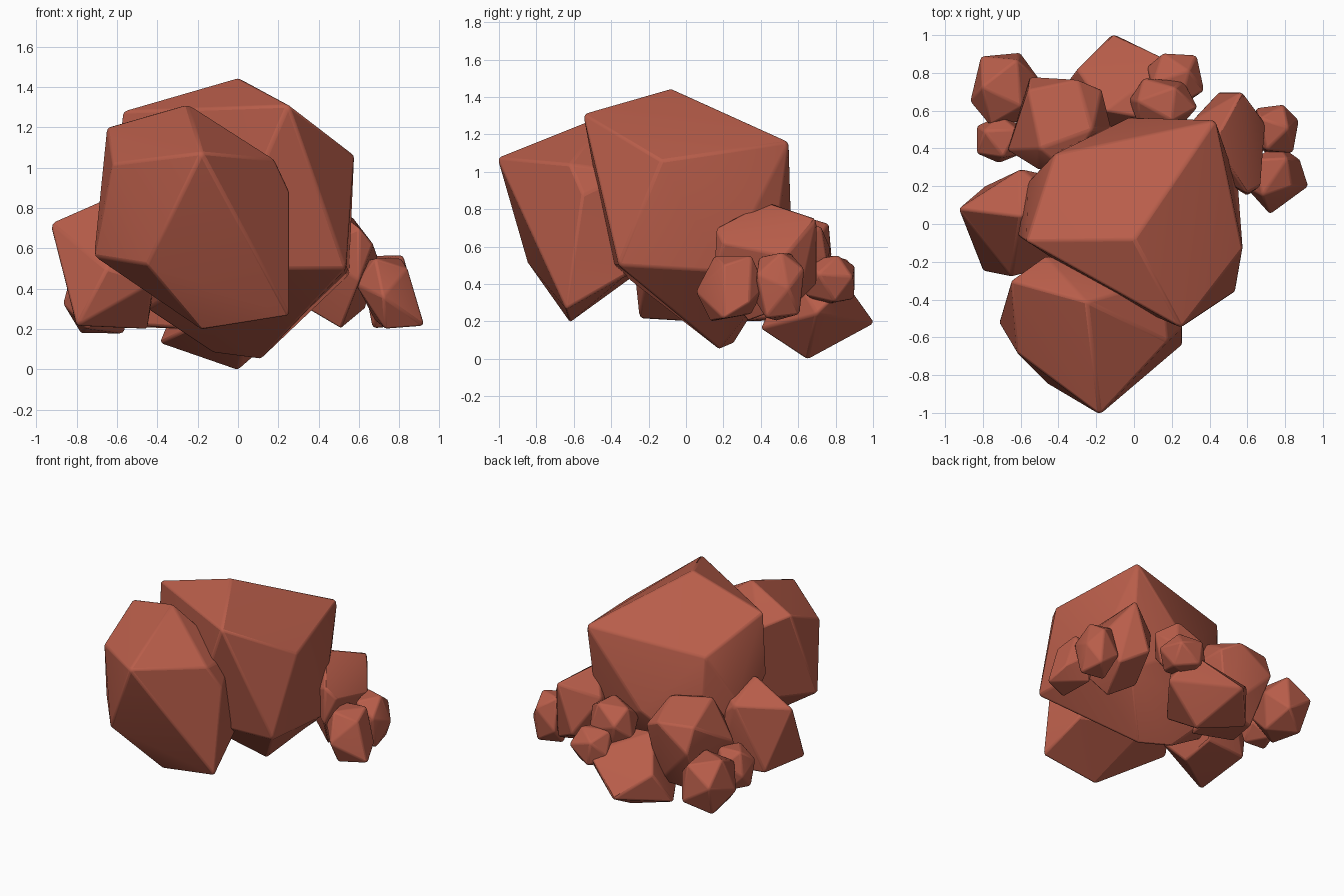
import bpy, bmesh, math, random
from mathutils import Vector, Euler

if "Cube" in bpy.data.objects:
    bpy.data.objects.remove(bpy.data.objects["Cube"])

clay = bpy.data.materials.new("red_clay")
clay.diffuse_color = (0.48, 0.11, 0.068, 1)
clay.use_nodes = True
clay.node_tree.nodes["Principled BSDF"].inputs["Base Color"].default_value = clay.diffuse_color


def finish(name, points, bevel):
    """Convex hull of the corner points with softly worn edges."""
    bm = bmesh.new()
    for p in points:
        bm.verts.new(p)
    bmesh.ops.convex_hull(bm, input=bm.verts[:])
    loose = [v for v in bm.verts if not v.link_faces]
    bmesh.ops.delete(bm, geom=loose, context='VERTS')
    bmesh.ops.dissolve_limit(bm, angle_limit=math.radians(4),
                             verts=bm.verts[:], edges=bm.edges[:])
    bmesh.ops.recalc_face_normals(bm, faces=bm.faces[:])
    me = bpy.data.meshes.new(name)
    bm.to_mesh(me)
    bm.free()
    me.materials.append(clay)
    ob = bpy.data.objects.new(name, me)
    bpy.context.collection.objects.link(ob)
    mod = ob.modifiers.new("worn_edges", 'BEVEL')
    mod.width = bevel
    mod.segments = 2
    mod.limit_method = 'ANGLE'
    mod.angle_limit = math.radians(20)
    bpy.ops.object.select_all(action='DESELECT')
    ob.select_set(True)
    bpy.context.view_layer.objects.active = ob
    bpy.ops.object.shade_smooth_by_angle(angle=math.radians(25))


def pebble(name, center, size, turn, seed):
    """Irregular, slightly boxy icosahedron stretched to the given full size."""
    rnd = random.Random(seed)
    bm = bmesh.new()
    bmesh.ops.create_icosphere(bm, subdivisions=1, radius=1)
    rot = Euler(turn).to_matrix()
    pts = []
    for v in bm.verts:
        p = rot @ v.co * rnd.uniform(0.92, 1.08)
        pts.append([math.copysign(abs(c) ** 0.75, c) for c in p])
    bm.free()
    lo = [min(p[i] for p in pts) for i in range(3)]
    hi = [max(p[i] for p in pts) for i in range(3)]
    finish(name, [Vector([center[i] + (size[i] + .015) * ((p[i] - lo[i]) / (hi[i] - lo[i]) - 0.5)
                          for i in range(3)]) for p in pts], 0.01)


# Large central boulder
finish("main_boulder", [
    (0, -.08, 1.445), (.25, -.55, 1.31), (.43, .55, 1.16), (-.57, -.09, 1.28),
    (-.42, .37, 1.08), (.575, -.13, 1.06), (-.615, -.06, .85), (.535, -.36, .5),
    (-.1, -.4, .5), (.11, .18, .05), (.55, .2, .47), (-.02, .565, .65),
    (-.38, .4, .35), (-.56, .22, .75), (-.12, .25, .08), (-.45, .15, .3),
    (.4, .45, .4)], 0.012)

# Tall boulder at the front, sunk into the central one
finish("front_boulder", [
    (-.18, -1.01, 1.075), (-.25, -.41, 1.315), (-.65, -.3, 1.2), (-.62, -.68, 1.02),
    (-.715, -.52, .56), (-.45, -.85, .52), (-.18, -.62, .195), (.255, -.64, .265),
    (.18, -.62, 1.04), (.255, -.55, .88), (-.3, -.2, .5), (-.47, -.17, 1.1),
    (.2, -.33, .44), (.15, -.3, 1.0)], 0.012)

# Boulder on the left
finish("left_boulder", [
    (-.93, .08, .725), (-.6, .04, .87), (-.8, -.25, .215), (-.79, .2, .26),
    (-.6, .29, .74), (-.42, -.22, .43), (-.45, .25, .25), (-.65, -.28, .5),
    (-.45, 0, .2), (-.35, .1, .8), (-.42, .25, .6)], 0.012)

# Low boulder at the back
finish("back_boulder", [
    (-.11, 1.01, .19), (0, .65, -.005), (-.39, .7, .13), (-.3, .82, .35),
    (.2, .86, .4), (.28, .7, .24), (.12, .55, .5), (-.15, .6, .55),
    (.05, .4, .16), (-.25, .45, .2)], 0.012)

# Boulder on the right
finish("right_boulder", [
    (.42, .43, .84), (.6, .16, .7), (.67, .2, .62), (.6, .15, .44),
    (.695, .53, .55), (.57, .7, .75), (.45, .7, .4), (.63, .6, .3),
    (.51, .33, .2), (.34, .42, .3), (.31, .55, .65), (.35, .3, .6)], 0.012)

# Boulder at the back left
finish("back_left_boulder", [
    (-.55, .78, .55), (-.3, .765, .72), (-.17, .71, .65), (-.12, .51, .6),
    (-.22, .5, .8), (-.36, .28, .75), (-.5, .4, .82), (-.51, .29, .65),
    (-.67, .39, .53), (-.56, .71, .73), (-.5, .62, .21), (-.25, .66, .24),
    (-.25, .3, .2), (-.55, .38, .22)], 0.012)

# Small stones around the foot of the cluster
finish("right_stone", [
    (.585, .2, .42), (.63, .34, .54), (.81, .35, .55), (.84, .2, .5),
    (.925, .2, .215), (.73, .13, .2), (.72, .05, .36), (.76, .425, .38),
    (.68, .15, .55), (.68, .35, .24), (.88, .34, .3)], 0.01)
pebble("right_back_stone", (.75, .5, .385), (.23, .25, .35), (.1, .5, .3), 2)
pebble("back_upper_stone", (.155, .64, .55), (.35, .25, .31), (.6, .1, .2), 3)
pebble("back_lower_stone", (.22, .77, .42), (.29, .25, .25), (.2, .4, .9), 4)
pebble("left_back_stone", (-.685, .715, .37), (.35, .37, .37), (.5, .3, .4), 5)
pebble("left_stone", (-.71, .45, .38), (.23, .24, .28), (.1, .7, .6), 6)
